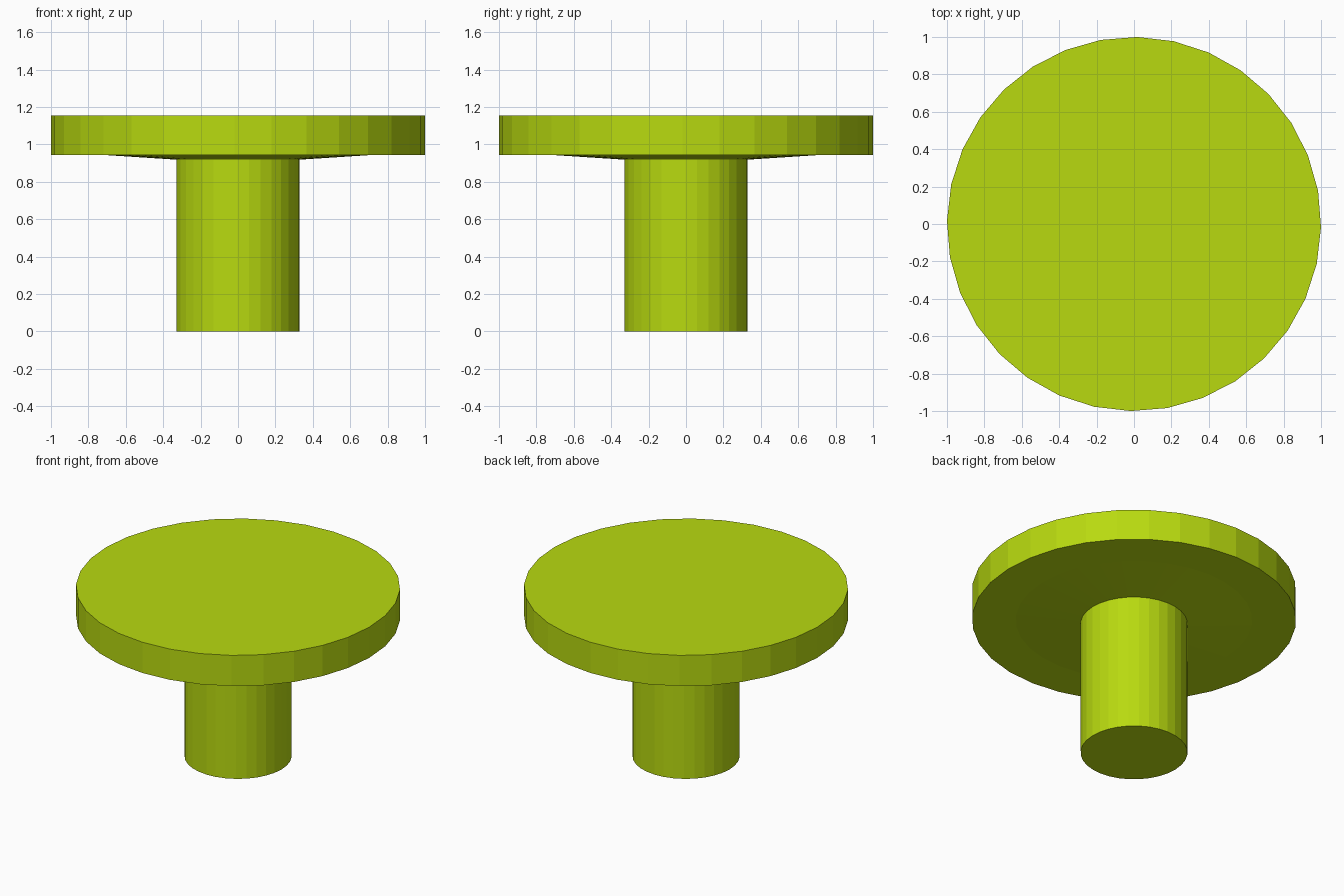
import bpy, bmesh, math

if "Cube" in bpy.data.objects:
    bpy.data.objects.remove(bpy.data.objects["Cube"])

SIDES = 32
TURN = math.radians(-1)  # slight twist of the facets seen from the top

mat = bpy.data.materials.new("lime_green")
mat.diffuse_color = (0.48, 0.70, 0.005, 1)
mat.use_nodes = True
mat.node_tree.nodes["Principled BSDF"].inputs["Base Color"].default_value = mat.diffuse_color


def lathe(name, profile):
    """Closed solid of revolution from (radius, z) points, bottom to top."""
    bm = bmesh.new()
    rings = []
    for r, z in profile:
        rings.append([bm.verts.new((r * math.cos(TURN + math.tau * i / SIDES),
                                    r * math.sin(TURN + math.tau * i / SIDES), z))
                      for i in range(SIDES)])
    for a, b in zip(rings, rings[1:]):
        for i in range(SIDES):
            j = (i + 1) % SIDES
            bm.faces.new((a[i], a[j], b[j], b[i]))
    bm.faces.new(rings[0][::-1])
    bm.faces.new(rings[-1])
    bmesh.ops.recalc_face_normals(bm, faces=bm.faces)
    me = bpy.data.meshes.new(name)
    bm.to_mesh(me)
    bm.free()
    me.materials.append(mat)
    ob = bpy.data.objects.new(name, me)
    bpy.context.collection.objects.link(ob)
    return ob


# Round stem, shallow cone under the cap, flat disc cap
lathe("round_knob", [(0.33, 0), (0.33, 0.918), (0.73, 0.944),
                     (1.0, 0.944), (1.0, 1.153)])
